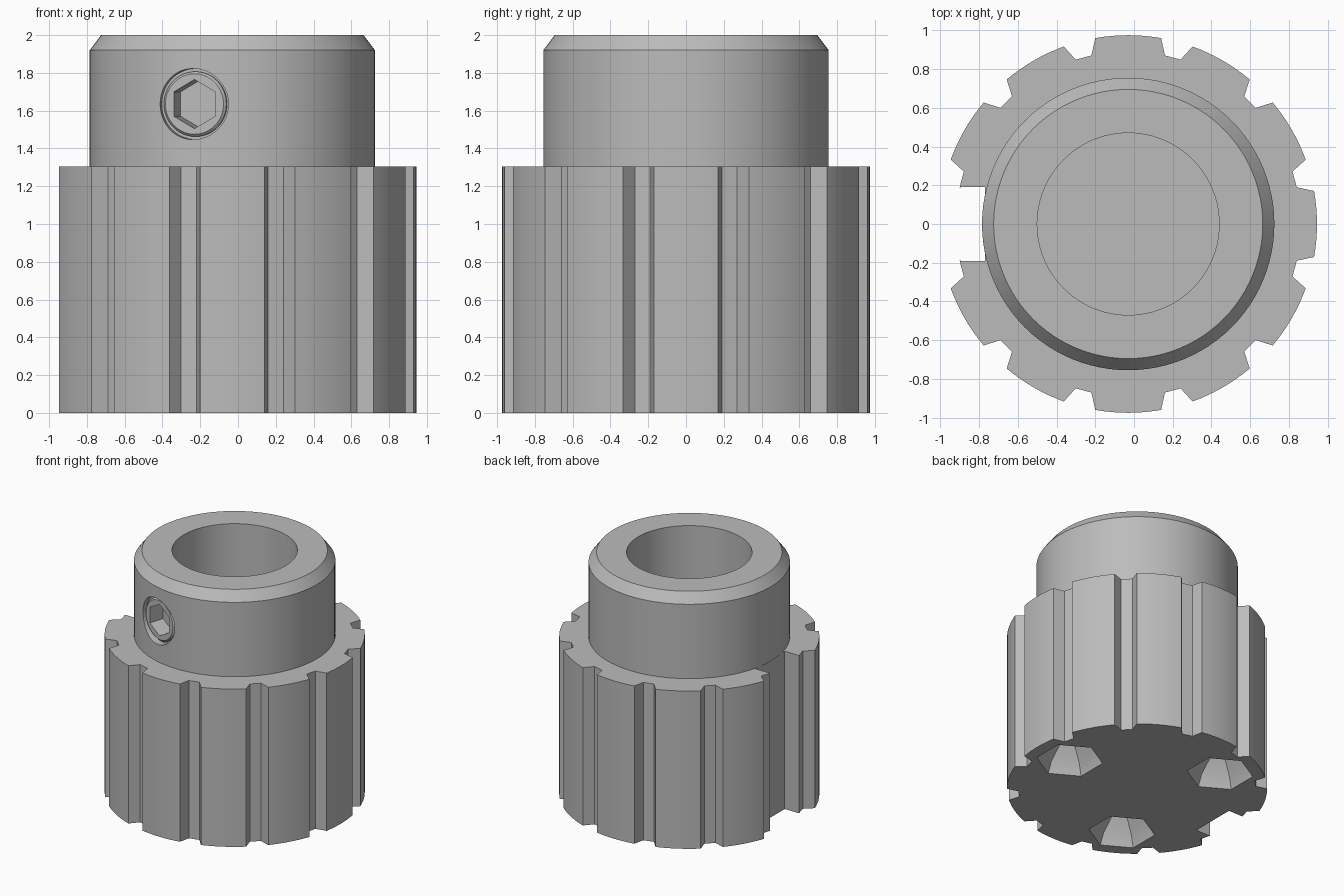
import bpy, bmesh, math
from mathutils import Matrix, Vector

cube = bpy.data.objects.get("Cube")
if cube:
    bpy.data.objects.remove(cube)

AXIS_X = -0.03          # the open slot shifts the round axis off centre
RIM, GROOVE_R, COLLAR_R, BORE_R = 0.975, 0.89, 0.755, 0.47
BASE_TOP, TOP, BORE_FLOOR = 1.305, 2.0, 1.0

steel = bpy.data.materials.new("plain grey steel")
steel.use_nodes = True
grey = (0.5, 0.5, 0.5, 1)
steel.diffuse_color = grey
steel.node_tree.nodes["Principled BSDF"].inputs["Base Color"].default_value = grey


def polar(r, degrees, z=0.0):
    a = math.radians(degrees)
    return Vector((r * math.cos(a), r * math.sin(a), z))


def make(name, bm, matrix=None):
    bmesh.ops.recalc_face_normals(bm, faces=bm.faces)
    mesh = bpy.data.meshes.new(name)
    bm.to_mesh(mesh)
    bm.free()
    mesh.transform(Matrix.Translation((AXIS_X, 0, 0)) @ (matrix or Matrix()))
    mesh.materials.append(steel)
    obj = bpy.data.objects.new(name, mesh)
    bpy.context.collection.objects.link(obj)
    return obj


def stack(name, rings, matrix=None, closed=False):
    """Skin equal-sized rings of points; cap the ends or join them in a loop."""
    bm = bmesh.new()
    loops = [[bm.verts.new(p) for p in ring] for ring in rings]
    n = len(loops[0])
    pairs = list(zip(loops, loops[1:]))
    if closed:
        pairs.append((loops[-1], loops[0]))
    else:
        bm.faces.new(loops[0][::-1])
        bm.faces.new(loops[-1])
    for low, high in pairs:
        for i in range(n):
            j = (i + 1) % n
            bm.faces.new((low[i], low[j], high[j], high[i]))
    return make(name, bm, matrix)


def lathe(name, profile, sides, matrix=None, closed=False, turn=0):
    rings = [[polar(r, turn + 360 * i / sides, z) for i in range(sides)] for r, z in profile]
    return stack(name, rings, matrix, closed)


def activate(obj):
    bpy.ops.object.select_all(action='DESELECT')
    obj.select_set(True)
    bpy.context.view_layer.objects.active = obj


def cut(obj, cutter):
    cutter.hide_render = True
    mod = obj.modifiers.new("cut", 'BOOLEAN')
    mod.operation, mod.solver, mod.object = 'DIFFERENCE', 'EXACT', cutter
    activate(obj)
    bpy.ops.object.modifier_apply(modifier=mod.name)
    bpy.data.objects.remove(cutter)


# Fluted base: twelve trapezoid grooves, one tooth replaced by a square slot
half_mouth = math.degrees(math.asin(0.084 / RIM))
outline = []
for k in range(12):
    mid = 15 + 30 * k
    for side in (-0.042, 0.042):
        outline.append(polar(GROOVE_R, mid) + polar(side, mid + 90))
    if k == 5:
        outline += [Vector((-0.74, 0.19, 0)), Vector((-0.74, -0.19, 0))]
    else:
        span = 30 - 2 * half_mouth
        outline += [polar(RIM, mid + half_mouth + span * i / 8) for i in range(9)]
base = stack("fluted_base", [[p + Vector((0, 0, z)) for p in outline] for z in (0, BASE_TOP)])

# Blind bore in the base
cut(base, lathe("bore_cutter", [(BORE_R, BORE_FLOOR), (BORE_R, TOP)], 96))

# Three hexagonal pockets with pointed ends under the base
for angle in (0, 120, 240):
    place = Matrix.Translation(polar(0.66, angle))
    cut(base, lathe("pocket_cutter", [(0.25, -0.1), (0.25, 0), (0.212, 0.09), (0.002, 0.3)],
                    6, place, turn=30))

# Chamfered collar ring
collar = lathe("collar", [(BORE_R, BASE_TOP), (COLLAR_R, BASE_TOP), (COLLAR_R, 1.92),
                          (0.695, TOP), (BORE_R, TOP)], 96, closed=True)

# Set screw: local z points outward from the collar
outward = polar(1, 254)
screw_frame = Matrix.Translation((0, 0, 1.635)) @ outward.to_track_quat('Z', 'Y').to_matrix().to_4x4()


def socket_cutter():
    return lathe("socket_cutter", [(0.13, 0.6), (0.13, 0.9)], 6, screw_frame, turn=30)


cut(collar, lathe("screw_hole_cutter", [(0.188, 0.7), (0.188, 0.9)], 48, screw_frame))
cut(collar, socket_cutter())
screw = lathe("set_screw", [(0.172, 0.699), (0.172, 0.715), (0.16, 0.727)], 48, screw_frame)
cut(screw, socket_cutter())

for part in (base, collar, screw):
    activate(part)
    bpy.ops.object.shade_smooth_by_angle(angle=math.radians(25))
